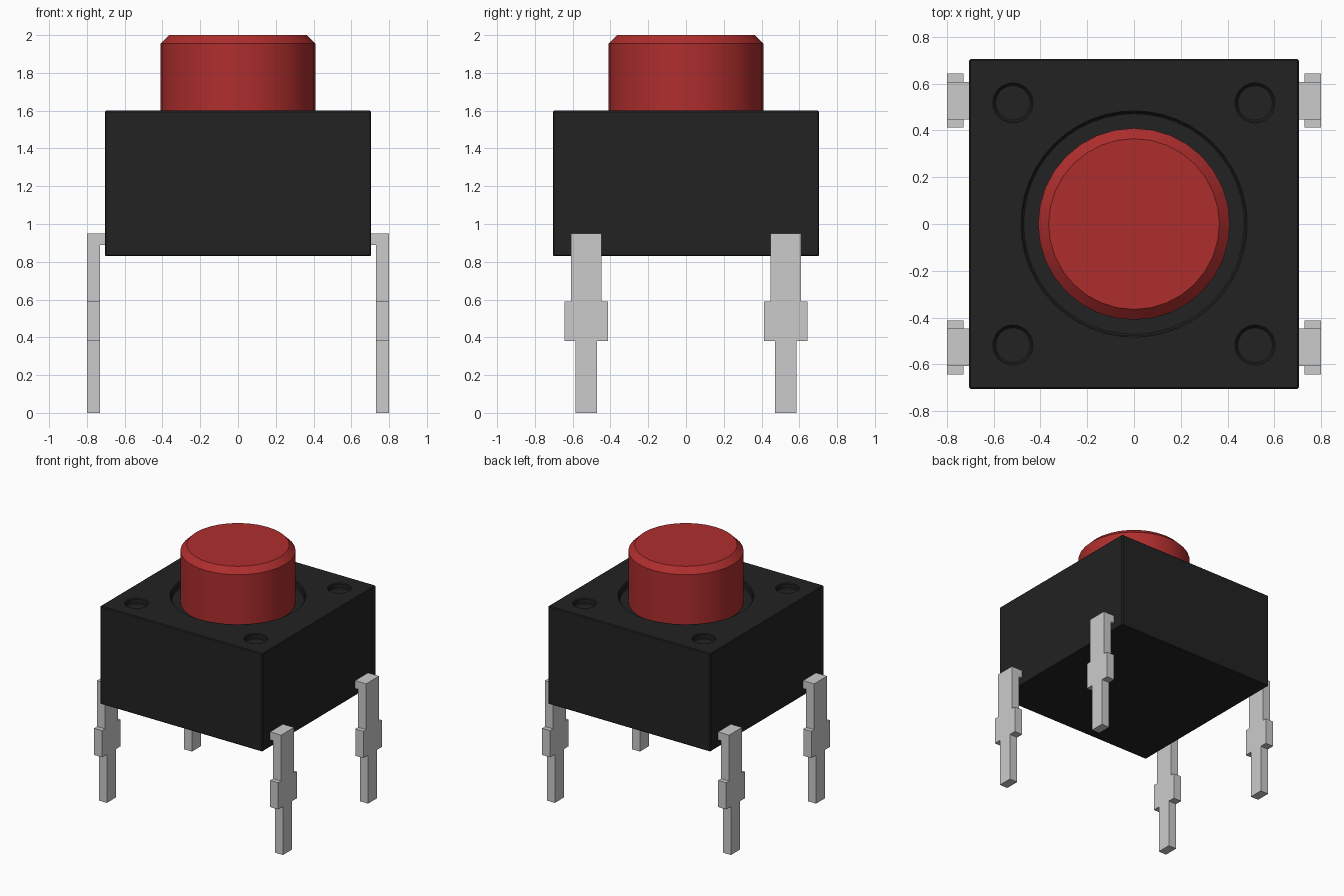
import bpy, bmesh, math
from mathutils import Matrix

if "Cube" in bpy.data.objects:
    bpy.data.objects.remove(bpy.data.objects["Cube"])


def material(name, colour):
    m = bpy.data.materials.new(name)
    m.diffuse_color = colour
    m.use_nodes = True
    m.node_tree.nodes["Principled BSDF"].inputs["Base Color"].default_value = m.diffuse_color
    return m


def make_object(name, bm, mat=None):
    bmesh.ops.recalc_face_normals(bm, faces=bm.faces)
    me = bpy.data.meshes.new(name)
    bm.to_mesh(me)
    bm.free()
    ob = bpy.data.objects.new(name, me)
    bpy.context.collection.objects.link(ob)
    if mat:
        me.materials.append(mat)
    return ob


def smooth(ob, degrees=30):
    bpy.ops.object.select_all(action='DESELECT')
    ob.select_set(True)
    bpy.context.view_layer.objects.active = ob
    bpy.ops.object.shade_smooth_by_angle(angle=math.radians(degrees))


def add_cylinder(bm, x, y, z0, z1, r0, r1, sides):
    return bmesh.ops.create_cone(
        bm, cap_ends=True, segments=sides, radius1=r0, radius2=r1,
        depth=z1 - z0, matrix=Matrix.Translation((x, y, (z0 + z1) / 2)))


def add_prism(bm, points, offset):
    face = bm.faces.new([bm.verts.new(p) for p in points])
    ext = bmesh.ops.extrude_face_region(bm, geom=[face])
    verts = [g for g in ext['geom'] if isinstance(g, bmesh.types.BMVert)]
    bmesh.ops.translate(bm, verts=verts, vec=offset)


black = material("black_plastic", (0.016, 0.016, 0.016, 1))
red = material("red_plastic", (0.43, 0.027, 0.027, 1))

# Housing block
bm = bmesh.new()
bmesh.ops.create_cube(bm, size=1, matrix=Matrix.Translation((0, 0, 1.215))
                      @ Matrix.Diagonal((1.41, 1.41, 0.77, 1)))
housing = make_object("housing", bm, black)

# Cutter: round recess for the button and four corner dimples
bm = bmesh.new()
add_cylinder(bm, 0, 0, 1.55, 1.7, 0.478, 0.478, 48)
for sx in (-1, 1):
    for sy in (-1, 1):
        add_cylinder(bm, sx * 0.518, sy * 0.518, 1.56, 1.7, 0.08, 0.08, 24)
cutter = make_object("recess_cutter", bm, black)
cutter.hide_render = True
cutter.hide_set(True)

cut = housing.modifiers.new("recesses", 'BOOLEAN')
cut.object = cutter
cut.operation = 'DIFFERENCE'
cut.solver = 'EXACT'
bevel = housing.modifiers.new("soft_edges", 'BEVEL')
bevel.width = 0.006
bevel.segments = 1
bevel.limit_method = 'ANGLE'
bevel.angle_limit = math.radians(40)

# Button: lathe profile with a chamfered top
profile = [(0.41, 1.54), (0.41, 1.955), (0.365, 2.0)]
bm = bmesh.new()
sides = 32
rings = [[bm.verts.new((r * math.cos(2 * math.pi * i / sides),
                        r * math.sin(2 * math.pi * i / sides), z))
          for i in range(sides)] for r, z in profile]
for a, b in zip(rings, rings[1:]):
    for i in range(sides):
        j = (i + 1) % sides
        bm.faces.new((a[i], a[j], b[j], b[i]))
bm.faces.new(rings[0])
bm.faces.new(rings[-1])
smooth(make_object("button", bm, red))

# Pins: stepped blade plus a short tab into the housing
half_outline = [(0.057, 0), (0.057, 0.38), (0.115, 0.38),
                (0.115, 0.59), (0.08, 0.59), (0.08, 0.95)]
outline = half_outline + [(-y, z) for y, z in reversed(half_outline)]
for sx, side in ((-1, "left"), (1, "right")):
    for sy, end in ((-1, "front"), (1, "back")):
        bm = bmesh.new()
        cy = sy * 0.528
        add_prism(bm, [(sx * 0.73, cy + y, z) for y, z in outline],
                  (sx * 0.07, 0, 0))
        add_prism(bm, [(sx * 0.69, cy + y, z) for y, z in
                       ((-0.08, 0.888), (0.08, 0.888), (0.08, 0.95), (-0.08, 0.95))],
                  (sx * 0.04, 0, 0))
        make_object(f"{end}_{side}_pin", bm)
